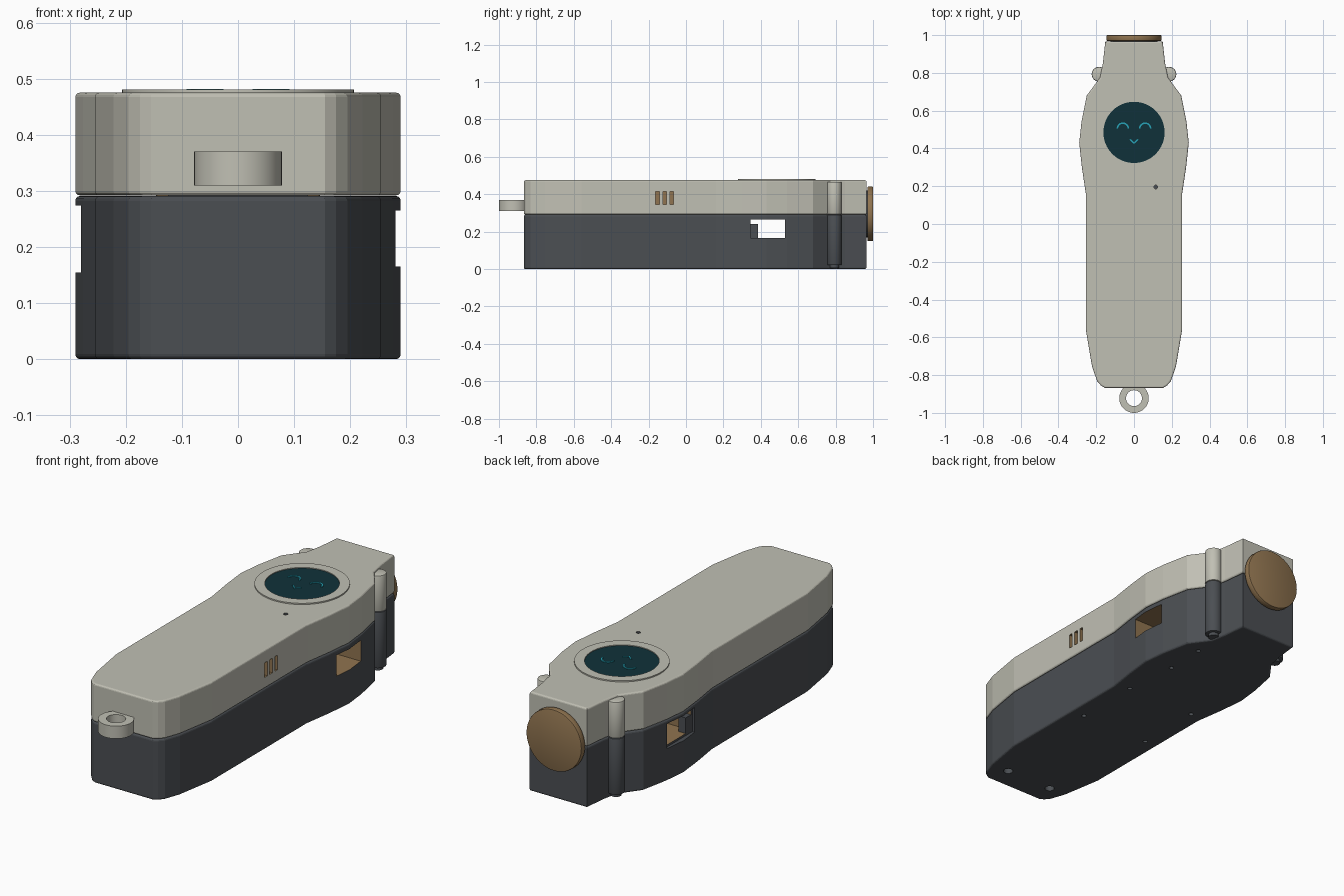
import bpy, bmesh, math
from mathutils import Matrix, Vector

if "Cube" in bpy.data.objects:
    bpy.data.objects.remove(bpy.data.objects["Cube"], do_unlink=True)


def material(name, r, g, b):
    m = bpy.data.materials.new(name)
    m.use_nodes = True
    m.diffuse_color = (r, g, b, 1)
    node = next(n for n in m.node_tree.nodes if n.type == 'BSDF_PRINCIPLED')
    node.inputs["Base Color"].default_value = (r, g, b, 1)
    return m


LIGHT = material("warm light grey", 0.53, 0.525, 0.455)
DARK = material("charcoal", 0.07, 0.077, 0.086)
TAN = material("tan", 0.28, 0.175, 0.08)
GLASS = material("dark teal", 0.005, 0.031, 0.041)
CYAN = material("cyan", 0.02, 0.37, 0.48)


def finish(name, bm, mat, angle=0):
    bmesh.ops.recalc_face_normals(bm, faces=bm.faces[:])
    me = bpy.data.meshes.new(name)
    bm.to_mesh(me)
    bm.free()
    me.materials.append(mat)
    ob = bpy.data.objects.new(name, me)
    bpy.context.collection.objects.link(ob)
    if angle:
        bpy.ops.object.select_all(action='DESELECT')
        ob.select_set(True)
        bpy.context.view_layer.objects.active = ob
        bpy.ops.object.shade_smooth_by_angle(angle=math.radians(angle))
    return ob


def prism(name, outline, z0, z1, mat, bevel=0.0):
    """Extrude a closed outline upwards and round its rims."""
    bm = bmesh.new()
    face = bm.faces.new([bm.verts.new((x, y, z0)) for x, y in outline])
    ext = bmesh.ops.extrude_face_region(bm, geom=[face])
    for v in ext["geom"]:
        if isinstance(v, bmesh.types.BMVert):
            v.co.z = z1
    if bevel:
        rims = [e for e in bm.edges if abs(e.verts[0].co.z - e.verts[1].co.z) < 1e-5]
        bmesh.ops.bevel(bm, geom=rims, offset=bevel, segments=3, profile=0.5, affect='EDGES')
    return finish(name, bm, mat)


def cylinder(name, centre, r, depth, mat, axis='Z', bevel=0.0, sides=48):
    bm = bmesh.new()
    bmesh.ops.create_cone(bm, cap_ends=True, segments=sides, radius1=r, radius2=r, depth=depth)
    if bevel:
        rims = [e for e in bm.edges if abs(e.verts[0].co.z - e.verts[1].co.z) < 1e-5]
        bmesh.ops.bevel(bm, geom=rims, offset=bevel, segments=2, profile=0.5, affect='EDGES')
    if axis == 'Y':
        bm.transform(Matrix.Rotation(math.pi / 2, 4, 'X'))
    bm.transform(Matrix.Translation(centre))
    return finish(name, bm, mat, 35)


def box(name, lo, hi, mat):
    lo, hi = Vector(lo), Vector(hi)
    bm = bmesh.new()
    bmesh.ops.create_cube(bm, size=1)
    for v in bm.verts:
        v.co = (lo + hi) / 2 + v.co * (hi - lo)
    return finish(name, bm, mat)


def annulus(name, centre, r_in, r_out, z0, z1, mat, sides=64, start=0.0, sweep=360.0):
    """Rectangular section swept around a full or partial circle."""
    bm = bmesh.new()
    full = sweep >= 360
    rings = []
    for i in range(sides if full else sides + 1):
        a = math.radians(start + sweep * i / sides)
        rings.append([bm.verts.new((centre[0] + r * math.cos(a), centre[1] + r * math.sin(a), z))
                      for r, z in ((r_in, z0), (r_out, z0), (r_out, z1), (r_in, z1))])
    for i in range(sides):
        a, b = rings[i], rings[(i + 1) % len(rings)]
        for k in range(4):
            n = (k + 1) % 4
            bm.faces.new((a[k], a[n], b[n], b[k]))
    if not full:
        bm.faces.new(rings[0])
        bm.faces.new(rings[-1])
    return finish(name, bm, mat, 35)


def carve(ob, cutters):
    """Cut shapes out of a part, keeping the cutter colour on the cut walls."""
    for c in cutters:
        m = ob.modifiers.new("cut", 'BOOLEAN')
        m.object, m.operation, m.solver = c, 'DIFFERENCE', 'EXACT'
        m.material_mode = 'TRANSFER'
    dg = bpy.context.evaluated_depsgraph_get()
    me = bpy.data.meshes.new_from_object(ob.evaluated_get(dg))
    ob.modifiers.clear()
    ob.data = me
    for c in cutters:
        bpy.data.objects.remove(c, do_unlink=True)


# Handle outline, one side mirrored to the other
side = [(.155, -.867), (.175, -.855), (.195, -.832), (.222, -.755), (.255, -.56), (.255, .16),
        (.276, .3), (.29, .43), (.278, .54), (.25, .68), (.18, .775), (.165, .85), (.152, .965)]
outline = side + [(-x, y) for x, y in reversed(side)]
lower = prism("lower_shell", outline, 0, .291, DARK, .009)
upper = prism("upper_shell", outline, .292, .475, LIGHT, .008)

# Side port running through the lower shell, and screw holes underneath
cuts = [box("port_cutter", (-.4, .345, .165), (.4, .53, .265), TAN),
        box("recess_cutter", (-.4, .335, .155), (-.268, .54, .274), DARK)]
holes = [(s * .125, -.757, .022) for s in (1, -1)]
holes += [(s * .185, y, .011) for s in (1, -1) for y in (-.14, .19)]
holes += [(.16, .46, .011), (.165, .66, .011)]
for x, y, r in holes:
    cuts.append(cylinder("screw_cutter", (x, y, 0), r, .06, DARK, sides=20))
carve(lower, cuts)
box("port_stop", (-.268, .344, .164), (-.23, .385, .24), DARK)

# Vent slots on one side and a pin hole on top
cuts = [box("vent_cutter", (.225, y - .01, .345), (.3, y + .01, .415), TAN)
        for y in (-.152, -.114, -.076)]
cuts.append(cylinder("pin_cutter", (.115, .196, .475), .01, .06, DARK, sides=20))
carve(upper, cuts)

# Screen with bezel and a smiling face
face_y = .485
annulus("screen_bezel", (0, face_y), .162, .207, .47, .481, LIGHT)
cylinder("screen", (0, face_y, .473), .163, .009, GLASS, sides=64)
for s, label in ((1, "left"), (-1, "right")):
    annulus(label + "_eye", (s * .059, .505), .025, .033, .476, .482, CYAN, 16, 0, 180)
mouth = [(-.025, .446), (0, .424), (.025, .446), (.02, .451), (0, .433), (-.02, .451)]
prism("mouth", mouth, .476, .481, CYAN)

# Hinge posts on both sides
for s, label in ((1, "left"), (-1, "right")):
    x, y = s * .185, .793
    cylinder(label + "_upper_post", (x, y, .379), .039, .174, LIGHT, bevel=.006, sides=32)
    cylinder(label + "_lower_post", (x, y, .156), .039, .27, DARK, bevel=.006, sides=32)
    cylinder(label + "_post_foot", (x, y, .016), .024, .02, DARK, sides=24)

# Round end button on a short collar
cylinder("button_collar", (0, .965, .295), .125, .02, DARK, 'Y')
cylinder("end_button", (0, .985, .295), .146, .03, TAN, 'Y', .004, 64)

# Lanyard ring at the front
annulus("lanyard_ring", (0, -.922), .042, .078, .31, .37, LIGHT, 48)
